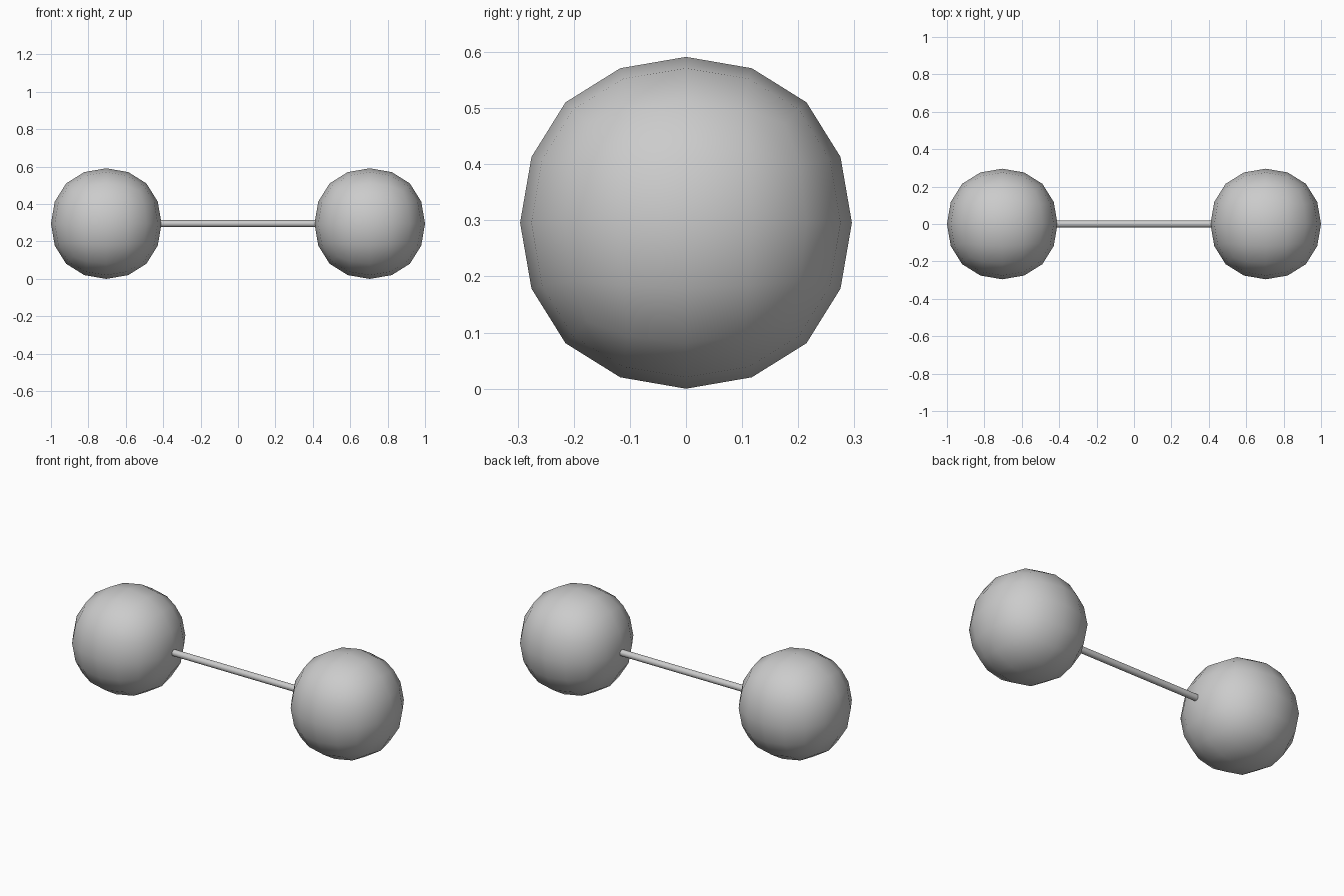
import bpy, math

if "Cube" in bpy.data.objects:
    bpy.data.objects.remove(bpy.data.objects["Cube"])

HALF = 0.3522            # half size of the cube that is rounded into a ball
BALL_X = 2 * HALF        # ball centres
BALL_Z = HALF * 0.8395   # rounded cube shrinks to this radius

# Balls: cubes rounded by two levels of subdivision
for name, side in (("left_ball", -1), ("right_ball", 1)):
    bpy.ops.mesh.primitive_cube_add(size=2 * HALF, location=(side * BALL_X, 0, BALL_Z))
    ball = bpy.context.object
    ball.name = name
    sub = ball.modifiers.new("round", 'SUBSURF')
    sub.levels = sub.render_levels = 2
    bpy.ops.object.shade_smooth()

# Connecting rod, running between the ball centres
bpy.ops.mesh.primitive_cylinder_add(vertices=16, radius=0.0185, depth=2 * BALL_X,
                                    location=(0, 0, BALL_Z),
                                    rotation=(0, math.pi / 2, 0))
bpy.context.object.name = "connecting_rod"
bpy.ops.object.shade_smooth_by_angle(angle=math.radians(40))
